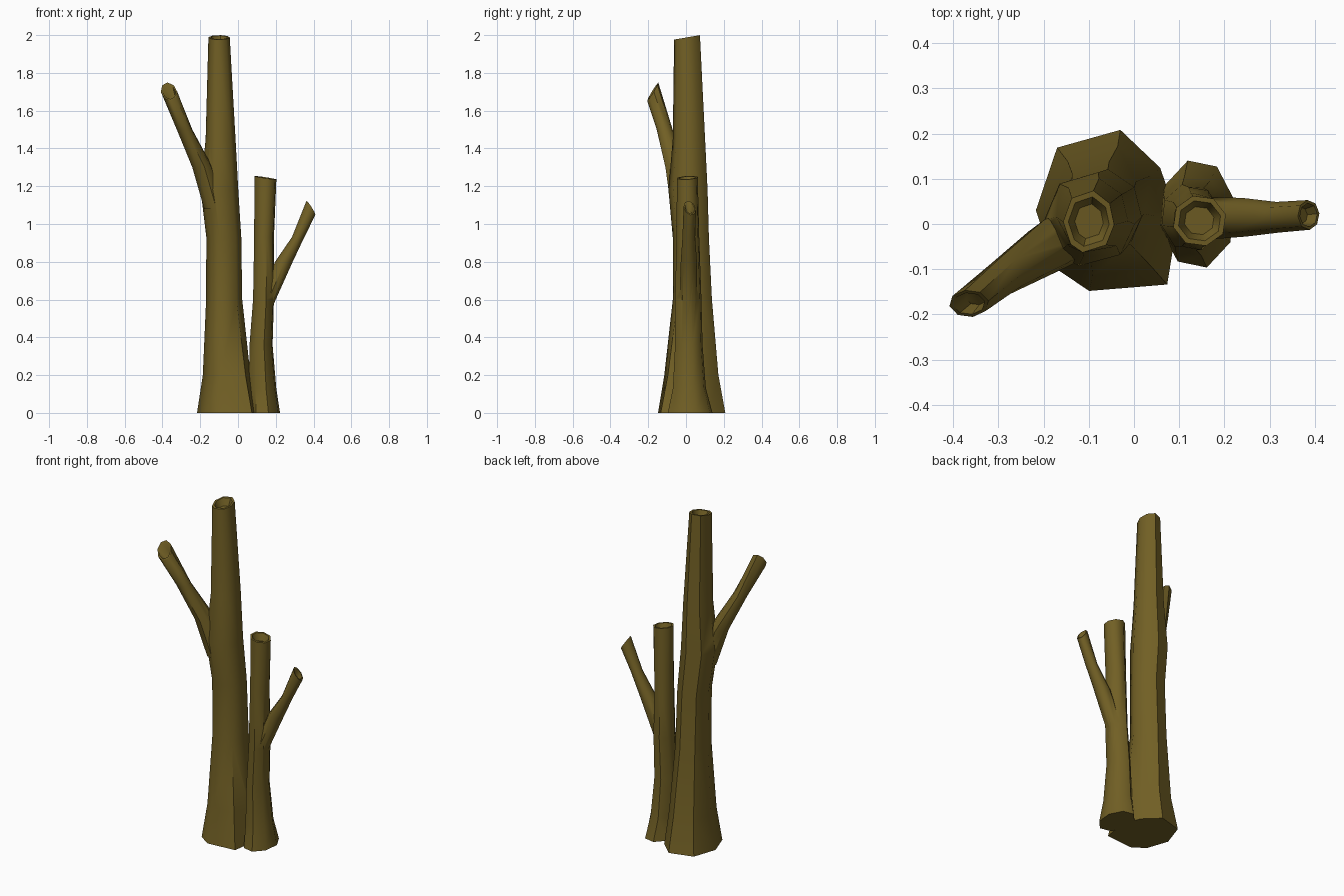
import bpy, bmesh, math
from mathutils import Vector

if "Cube" in bpy.data.objects:
    bpy.data.objects.remove(bpy.data.objects["Cube"])

bark = bpy.data.materials.new("olive_bark")
bark.diffuse_color = (0.165, 0.115, 0.018, 1)
bark.use_nodes = True
bark.node_tree.nodes["Principled BSDF"].inputs["Base Color"].default_value = bark.diffuse_color


def octagon(phase):
    return [Vector((math.cos(phase + i * math.pi / 4), math.sin(phase + i * math.pi / 4)))
            for i in range(8)]


def limb(name, rings, section, round_height=0.0, rim=0.8, depth=0.04):
    """Loft rings (z, cx, cy, rx, ry[, slope_x, slope_y]); the open end is hollowed."""
    bm = bmesh.new()
    z, cx, cy, rx, ry, sx, sy = rings[-1]
    # rim and floor of the hollow broken end
    drift = (Vector(rings[-1][:3]) - Vector(rings[-2][:3])).normalized() * depth
    rings = rings + [(z, cx, cy, rx * rim, ry * rim, sx, sy),
                     (z - drift[0], cx - drift[1], cy - drift[2],
                      rx * rim * 0.7, ry * rim * 0.7, sx, sy)]
    loops = []
    for ring in rings:
        z, cx, cy, rx, ry = ring[:5]
        sx, sy = ring[5:] if len(ring) > 5 else (0, 0)
        t = min(z / round_height, 1) if round_height else 0
        loop = []
        for p in section:
            q = p.lerp(p.normalized() * 1.03, t)
            dx, dy = q.x * rx, q.y * ry
            loop.append(bm.verts.new((cx + dx, cy + dy, z + sx * dx + sy * dy)))
        loops.append(loop)
    n = len(section)
    for a, b in zip(loops, loops[1:]):
        for j in range(n):
            k = (j + 1) % n
            bm.faces.new((a[j], a[k], b[k], b[j]))
    bm.faces.new(loops[0][::-1])
    bm.faces.new(loops[-1])
    bmesh.ops.triangulate(bm, faces=[f for f in bm.faces if len(f.verts) == 4])
    bmesh.ops.recalc_face_normals(bm, faces=bm.faces)
    me = bpy.data.meshes.new(name)
    bm.to_mesh(me)
    bm.free()
    me.materials.append(bark)
    ob = bpy.data.objects.new(name, me)
    bpy.context.collection.objects.link(ob)
    return ob


# tall trunk with an irregular flared foot
foot = [Vector(p) for p in ((1, -.1), (.75, .53), (.19, 1), (-.7, .78),
                            (-1, 0), (-.72, -.72), (-.25, -1), (.85, -.92))]
tall_trunk = limb("tall_trunk", [
    (0, -.06, .03, .157, .178), (.2, -.06, .028, .125, .143),
    (.6, -.073, .033, .093, .103), (.93, -.075, .025, .09, .095),
    (1.18, -.098, .01, .097, .103), (1.45, -.092, .015, .077, .085),
    (1.988, -.1, .005, .055, .068, 0, .17)], foot, round_height=.6)

# branch on the left, leaning forward
left_branch = limb("left_branch", [
    (1.08, -.125, -.02, .055, .06), (1.3, -.188, -.05, .055, .06),
    (1.5, -.283, -.113, .042, .043),
    (1.70, -.365, -.176, .044, .03, -.2, 1.6)], octagon(.2), depth=.05)

# short trunk
short_trunk = limb("short_trunk", [
    (0, .14, .022, .085, .122), (.13, .13, .018, .075, .09),
    (.36, .122, .015, .063, .075), (.6, .135, .012, .057, .072),
    (.93, .138, .01, .054, .062),
    (1.245, .145, .007, .06, .057, -.15, .05)], octagon(.25))

# branch on the right
right_branch = limb("right_branch", [
    (.56, .14, .012, .042, .048), (.8, .243, .015, .047, .043),
    (.93, .318, .015, .033, .034),
    (1.085, .386, .02, .024, .033, -1.5, -.3)], octagon(.1))

# fuse everything into one skin
for part in (left_branch, short_trunk, right_branch):
    mod = tall_trunk.modifiers.new("fuse", 'BOOLEAN')
    mod.operation = 'UNION'
    mod.solver = 'EXACT'
    mod.object = part
    bpy.context.view_layer.objects.active = tall_trunk
    bpy.ops.object.modifier_apply(modifier=mod.name)
    bpy.data.objects.remove(part)

tall_trunk.name = "twin_tree_trunk"
bpy.ops.object.select_all(action='DESELECT')
tall_trunk.select_set(True)
bpy.context.view_layer.objects.active = tall_trunk
bpy.ops.object.shade_smooth_by_angle(angle=math.radians(50))
